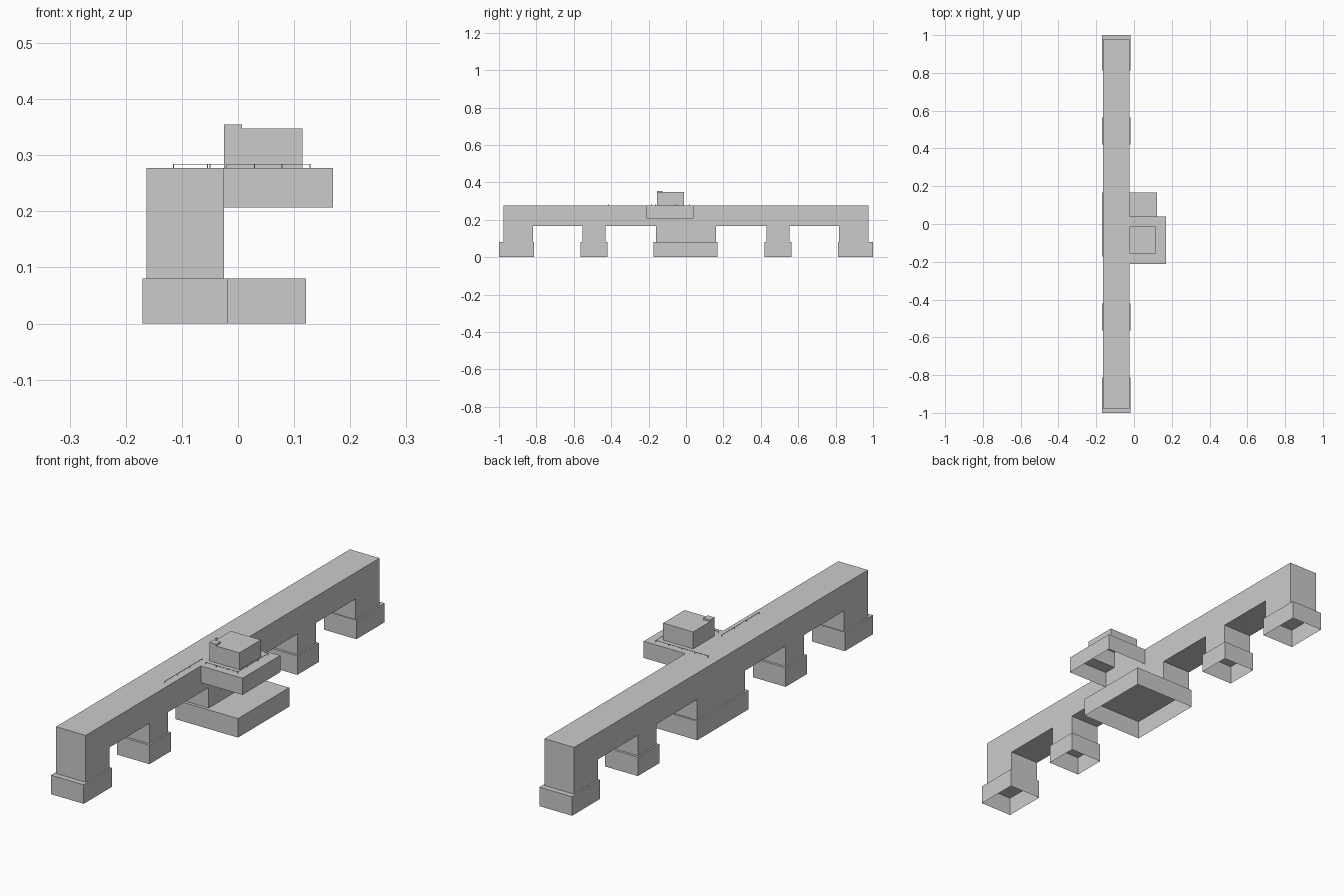
import bpy, bmesh

if "Cube" in bpy.data.objects:
    bpy.data.objects.remove(bpy.data.objects["Cube"])


def finish(name, bm):
    me = bpy.data.meshes.new(name)
    bm.to_mesh(me)
    bm.free()
    ob = bpy.data.objects.new(name, me)
    bpy.context.collection.objects.link(ob)
    return ob


def box(name, x0, x1, y0, y1, z0, z1, skip=()):
    """Box from its limits; skip may hold 'top' or 'bottom' to leave a side open."""
    bm = bmesh.new()
    bmesh.ops.create_cube(bm, size=1)
    for v in bm.verts:
        v.co = (x1 if v.co.x > 0 else x0, y1 if v.co.y > 0 else y0, z1 if v.co.z > 0 else z0)
    bm.normal_update()
    gone = [f for f in bm.faces
            if (f.normal.z < -0.5 and "bottom" in skip) or (f.normal.z > 0.5 and "top" in skip)]
    bmesh.ops.delete(bm, geom=gone, context="FACES")
    return finish(name, bm)


def plate(name, x0, x1, y0, y1, z):
    bm = bmesh.new()
    bm.faces.new([bm.verts.new(p) for p in ((x0, y0, z), (x1, y0, z), (x1, y1, z), (x0, y1, z))])
    return finish(name, bm)


def mirror_y(ob):
    mod = ob.modifiers.new("mirror", "MIRROR")
    mod.use_axis = (False, True, False)


BASE, ARCH, TOP = 0.08, 0.166, 0.277
BX0, BX1 = -0.163, -0.025

# Bridge beam with legs: half of the side profile, extruded across and mirrored
profile = [(0, BASE), (0.16, BASE), (0.16, ARCH), (0.43, ARCH), (0.43, BASE), (0.553, BASE),
           (0.553, ARCH), (0.817, ARCH), (0.817, BASE), (0.977, BASE), (0.977, TOP), (0, TOP)]
bm = bmesh.new()
a = [bm.verts.new((BX0, y, z)) for y, z in profile]
b = [bm.verts.new((BX1, y, z)) for y, z in profile]
bm.faces.new(a)
bm.faces.new(b[::-1])
n = len(profile)
for i in range(n - 1):
    bm.faces.new((a[i + 1], a[i], b[i], b[i + 1]))
bmesh.ops.recalc_face_normals(bm, faces=bm.faces)
mirror_y(finish("bridge_beam", bm))

# Footings, hollow underneath
for name, y0, y1 in (("inner_footing", 0.42, 0.563), ("end_footing", 0.813, 1.0)):
    mirror_y(box(name, -0.17, -0.018, y0, y1, 0, BASE, ("bottom",)))
box("centre_footing", -0.17, 0.121, -0.173, 0.168, 0, BASE, ("bottom",))

# Side cabin, open underneath, with a roof ring around the upper box
CX1, CY0, CY1 = 0.169, -0.211, 0.04
UX1, UY0, UY1 = 0.115, -0.155, -0.012
box("cabin_walls", BX1, CX1, CY0, CY1, 0.207, TOP, ("bottom", "top"))
plate("cabin_roof_outer", UX1, CX1, CY0, CY1, TOP)
plate("cabin_roof_front", BX1, UX1, CY0, UY0, TOP)
plate("cabin_roof_back", BX1, UX1, UY1, CY1, TOP)
box("upper_cabin", BX1, UX1, UY0, UY1, TOP, 0.348, ("bottom",))
box("roof_hatch", BX1, 0.007, UY0, -0.125, 0.348, 0.355)

# Deck panels on the beam
for name, x0, x1, y0, y1 in (("end_panel", -0.148, -0.058, 0.81, 0.95),
                             ("long_panel", -0.148, -0.058, 0.055, 0.40),
                             ("left_hatch", -0.16, -0.101, -0.14, -0.02),
                             ("right_hatch", -0.099, -0.037, -0.14, -0.02)):
    plate(name, x0, x1, y0, y1, TOP + 0.0015)

# Thin rails with posts
RZ = 0.284


def rail(name, p, q, posts):
    r = 0.0008
    box(name, min(p[0], q[0]) - r, max(p[0], q[0]) + r,
        min(p[1], q[1]) - r, max(p[1], q[1]) + r, RZ - r, RZ)
    for i in range(posts):
        t = i / (posts - 1)
        x, y = p[0] + (q[0] - p[0]) * t, p[1] + (q[1] - p[1]) * t
        box(name + "_post", x - r, x + r, y - r, y + r, TOP, RZ)


rail("beam_rail", (-0.05, -0.415), (-0.05, -0.165), 4)
rail("cabin_front_rail", (-0.02, -0.185), (0.128, -0.185), 4)
rail("cabin_side_rail", (0.128, -0.185), (0.128, 0.018), 4)
rail("cabin_back_rail", (-0.115, 0.018), (0.128, 0.018), 5)
